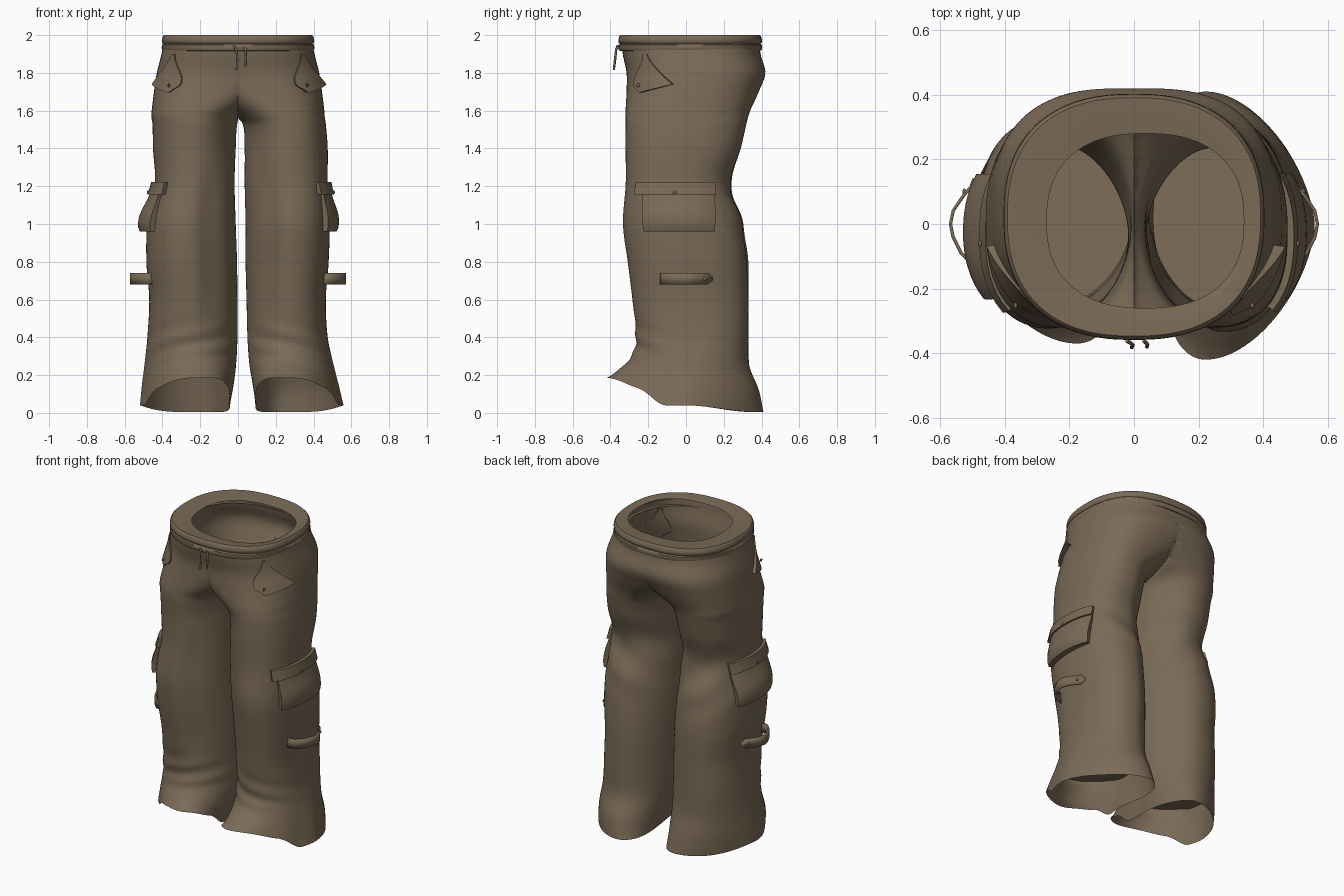
import bpy, bmesh, math
from mathutils import Vector

if "Cube" in bpy.data.objects:
    bpy.data.objects.remove(bpy.data.objects["Cube"])

cloth = bpy.data.materials.new("taupe cloth")
cloth.diffuse_color = (0.195, 0.145, 0.093, 1)
cloth.use_nodes = True
cloth.node_tree.nodes["Principled BSDF"].inputs["Base Color"].default_value = cloth.diffuse_color

# Leg sections: z, outer x, inner x, front y, back y (x measured away from the middle)
HIPS = [(2.0, .385, -.385, -.345, .385), (1.9, .405, -.395, -.335, .395), (1.8, .43, -.35, -.315, .42),
        (1.7, .445, -.21, -.315, .385), (1.6, .457, -.055, -.32, .34), (1.57, .459, -.015, -.32, .33)]
RIGHT = HIPS + [(1.53, .465, .025, -.32, .32), (1.4, .475, .035, -.32, .29),
         (1.22, .475, .035, -.32, .235), (1.0, .485, .04, -.335, .295), (.8, .48, .04, -.31, .32),
         (.6, .465, .045, -.285, .33), (.4, .475, .05, -.265, .33), (.25, .505, .06, -.29, .335),
         (.12, .535, .08, -.36, .385), (0, .56, .1, -.42, .41)]
LEFT = HIPS + [(1.53, .453, .004, -.32, .32), (1.4, .45, .012, -.31, .29),
        (1.22, .44, .018, -.31, .24), (1.0, .48, .012, -.325, .30), (.8, .485, .005, -.31, .33),
        (.6, .47, .003, -.28, .33), (.4, .48, .003, -.255, .33), (.25, .495, .01, -.27, .335),
        (.12, .51, .025, -.32, .36), (0, .52, .05, -.37, .38)]
TABLE = {1: RIGHT[::-1], -1: LEFT[::-1]}


def section(s, z):
    """Smoothly interpolated centre and half-sizes of one leg at a height."""
    t = TABLE[s]
    z = min(max(z, 0), 1.9999)
    i = max(k for k in range(len(t) - 1) if t[k][0] <= z)
    slope = lambda k, c: ((t[min(k + 1, len(t) - 1)][c] - t[max(k - 1, 0)][c]) /
                          (t[min(k + 1, len(t) - 1)][0] - t[max(k - 1, 0)][0]))
    h = t[i + 1][0] - t[i][0]
    u = (z - t[i][0]) / h
    v = [(2*u**3 - 3*u*u + 1) * t[i][c] + (u**3 - 2*u*u + u) * h * slope(i, c)
         + (3*u*u - 2*u**3) * t[i + 1][c] + (u**3 - u*u) * h * slope(i + 1, c) for c in range(1, 5)]
    return (v[0] + v[1]) / 2, (v[2] + v[3]) / 2, (v[0] - v[1]) / 2, (v[3] - v[2]) / 2


def power(v, n):
    return math.copysign(abs(v) ** (2 / n), v)


def step(a, b, v):
    v = min(max((v - a) / (b - a), 0), 1)
    return v * v * (3 - 2 * v)


def squareness(z, inner=False):
    if inner:
        return 1.85 + .7 * step(1.4, 1.8, z)
    return 2.1 + .25 * step(.1, .5, z) + .2 * step(1.4, 1.8, z)


def finish(name, bm, angle=60):
    bmesh.ops.recalc_face_normals(bm, faces=bm.faces)
    me = bpy.data.meshes.new(name)
    bm.to_mesh(me)
    bm.free()
    me.materials.append(cloth)
    ob = bpy.data.objects.new(name, me)
    bpy.context.collection.objects.link(ob)
    bpy.ops.object.select_all(action='DESELECT')
    ob.select_set(True)
    bpy.context.view_layer.objects.active = ob
    bpy.ops.object.shade_smooth_by_angle(angle=math.radians(angle))
    return ob


def bridge(bm, rows, closed=True):
    faces = []
    for r, q in zip(rows, rows[1:]):
        n = len(r)
        for i in range(n if closed else n - 1):
            j = (i + 1) % n
            faces.append(bm.faces.new((r[i], r[j], q[j], q[i])))
    return faces


def leg_point(s, z, a):
    cx, cy, hx, hy = section(s, z)
    p = squareness(z, math.cos(a) < 0)
    c, n = power(math.cos(a), p), power(math.sin(a), p)
    # folds: inner front crease, slanted wrinkles at the shin and under the seat
    crease = math.exp(-((a + 2.05) / .32) ** 2) * step(.4, .65, z) * (1 - step(1.1, 1.4, z))
    shin = math.exp(-((z - .36) / .11) ** 2) * max(0, -math.sin(a))
    knee = math.exp(-((z - 1.1) / .17) ** 2) * max(0, math.sin(a))
    k = 1 - .06 * crease + .02 * shin * math.sin(45 * z + 3 * a) + .02 * knee * math.sin(26 * z + 4 * a)
    x, y = cx + hx * c * k, cy + hy * n * k
    # hem raised over the foot, front and back tips turned inwards
    f = -n
    if z < .5:
        w = (1 - z / .5) ** 2
        x -= .11 * abs(f) ** 1.4 * w
        z += (.005 + .035 * step(-.9, 0, f) + .085 * step(.25, .6, f) + .06 * step(.5, 1, f)) * w
    return s * max(x, 0), y, z


# Trousers: two lofted legs that merge at the middle above the crotch, closed inside the lower leg
bm = bmesh.new()
for s in (1, -1):
    rows = [[bm.verts.new(leg_point(s, 1.96 * i / 130, 2 * math.pi * (j + .5) / 100 - math.pi))
             for j in range(100)] for i in range(131)]
    faces = bridge(bm, rows)
    hidden = [f for f in faces if all(abs(v.co.x) < 1e-5 and v.co.z > 1.57 for v in f.verts)]
    bm.faces.new([bm.verts.new(v.co) for v in rows[17]])
    bmesh.ops.delete(bm, geom=hidden, context='FACES')
seam = [v for v in bm.verts if abs(v.co.x) < 1e-5]
bmesh.ops.remove_doubles(bm, verts=seam, dist=.0005)
finish("trousers", bm, 70)

# Waistband: two rolled bands with a broad inward rim
bm = bmesh.new()
rows = []
for z, d in [(1.915, -.01), (1.918, .004), (1.93, .009), (1.948, .008), (1.954, .0), (1.96, .007),
             (1.975, .008), (1.992, .004), (2.0, -.003), (1.998, -.04), (1.99, -.12)]:
    k = step(.03, .12, -d)
    ring = []
    for j in range(80):
        a = 2 * math.pi * j / 80
        ring.append(bm.verts.new((.035 * k + (.395 + d + .03 * k) * power(math.cos(a), 2.4),
                                  .022 - .012 * k + (.372 + d + .018 * k) * power(math.sin(a), 2.4), z)))
    rows.append(ring)
bridge(bm, rows)
finish("waistband", bm, 50)


def on_leg(s, y, z, off):
    """Point on the outside of a leg, pushed outwards."""
    cx, cy, hx, hy = section(s, z)
    p = squareness(z)
    t = min(max((y - cy) / hy, -.97), .97)
    w = (1 - abs(t) ** p) ** (1 / p)
    n = Vector((w ** (p - 1) / hx, math.copysign(abs(t) ** (p - 1), t) / hy)).normalized()
    return s * (cx + hx * w + off * n.x), y + off * n.y, z


def patch(name, s, span, top, bottom, off, nu=16, nv=10, rise=0):
    """Padded patch following the leg; span(v) gives its y range, off(u, v) its height."""
    bm = bmesh.new()
    rows = []
    for i in range(-1, nv + 2):
        v = min(max(i / nv, 0), 1)
        row = []
        for j in range(-1, nu + 2):
            u = min(max(j / nu, 0), 1)
            edge = i in (-1, nv + 1) or j in (-1, nu + 1)
            y0, y1 = span(v)
            z = top + (bottom - top) * v + rise * u * v
            row.append(bm.verts.new(on_leg(s, y0 + (y1 - y0) * u, z, -.01 if edge else off(u, v))))
        rows.append(row)
    bridge(bm, rows, False)
    finish(name, bm, 40)


def button(name, loc):
    bm = bmesh.new()
    bmesh.ops.create_uvsphere(bm, u_segments=12, v_segments=8, radius=.01)
    bmesh.ops.scale(bm, vec=(.6, 1, 1), verts=bm.verts)
    bmesh.ops.translate(bm, vec=loc, verts=bm.verts)
    finish(name, bm)


for s, side in ((1, "right"), (-1, "left")):
    # Cargo pocket with flap
    patch(side + "_cargo_pocket", s, lambda v: (-.225 + .01 * v, .145), 1.18, .96,
          lambda u, v: .012 + .038 * math.sin(math.pi * (.1 + .8 * u)) ** .6 * (.15 + .85 * step(0, .7, v))
          * (1 - .35 * step(.85, 1, v)))
    patch(side + "_cargo_flap", s, lambda v: (-.255, .145), 1.222, 1.157, lambda u, v: .02 + .01 * v, 16, 4)
    button(side + "_cargo_button", on_leg(s, -.06, 1.168, .03))

    # Hip pocket flap, hanging away at its lower edge
    patch(side + "_hip_flap", s, lambda v: (-.225 - .045 * step(0, .8, v) + .03 * step(.8, 1, v),
                                            -.205 + .14 * v ** 1.4), 1.9, 1.695,
          lambda u, v: .006 + (.03 if s > 0 else .018) * v * v * (.4 + u * .6), 12, 12, .045)
    button(side + "_hip_button", on_leg(s, -.235, 1.735, .025))

    # Loose side strap with a pointed end
    bm = bmesh.new()
    path = [(.44, -.135), (.50, -.125), (.535, -.09), (.56, -.04), (.568, .0), (.56, .04),
            (.53, .085), (.505, .115), (.495, .14)]
    low, high = [], []
    for k, (x, y) in enumerate(path):
        h = .008 if k == len(path) - 1 else .031
        low.append(bm.verts.new((s * x, y, .71 - h)))
        high.append(bm.verts.new((s * x, y, .71 + h)))
    bridge(bm, [low, high], False)
    ob = finish(side + "_strap", bm, 40)
    mod = ob.modifiers.new("thickness", 'SOLIDIFY')
    mod.thickness = .01
    mod.offset = 0
    button(side + "_strap_button", (s * .525, .1, .71))

# Drawstring ends
for name, pts in (("left_drawstring", [(-.022, -.362, 1.945), (-.008, -.37, 1.92), (-.004, -.375, 1.87), (-.007, -.382, 1.815)]),
                  ("right_drawstring", [(.03, -.362, 1.935), (.04, -.37, 1.925), (.042, -.375, 1.88), (.04, -.38, 1.835)])):
    cu = bpy.data.curves.new(name, 'CURVE')
    cu.dimensions = '3D'
    cu.bevel_depth = .006
    cu.bevel_resolution = 2
    cu.use_fill_caps = True
    sp = cu.splines.new('POLY')
    sp.points.add(len(pts) - 1)
    for p, c in zip(sp.points, pts):
        p.co = (*c, 1)
    cu.materials.append(cloth)
    bpy.context.collection.objects.link(bpy.data.objects.new(name, cu))
